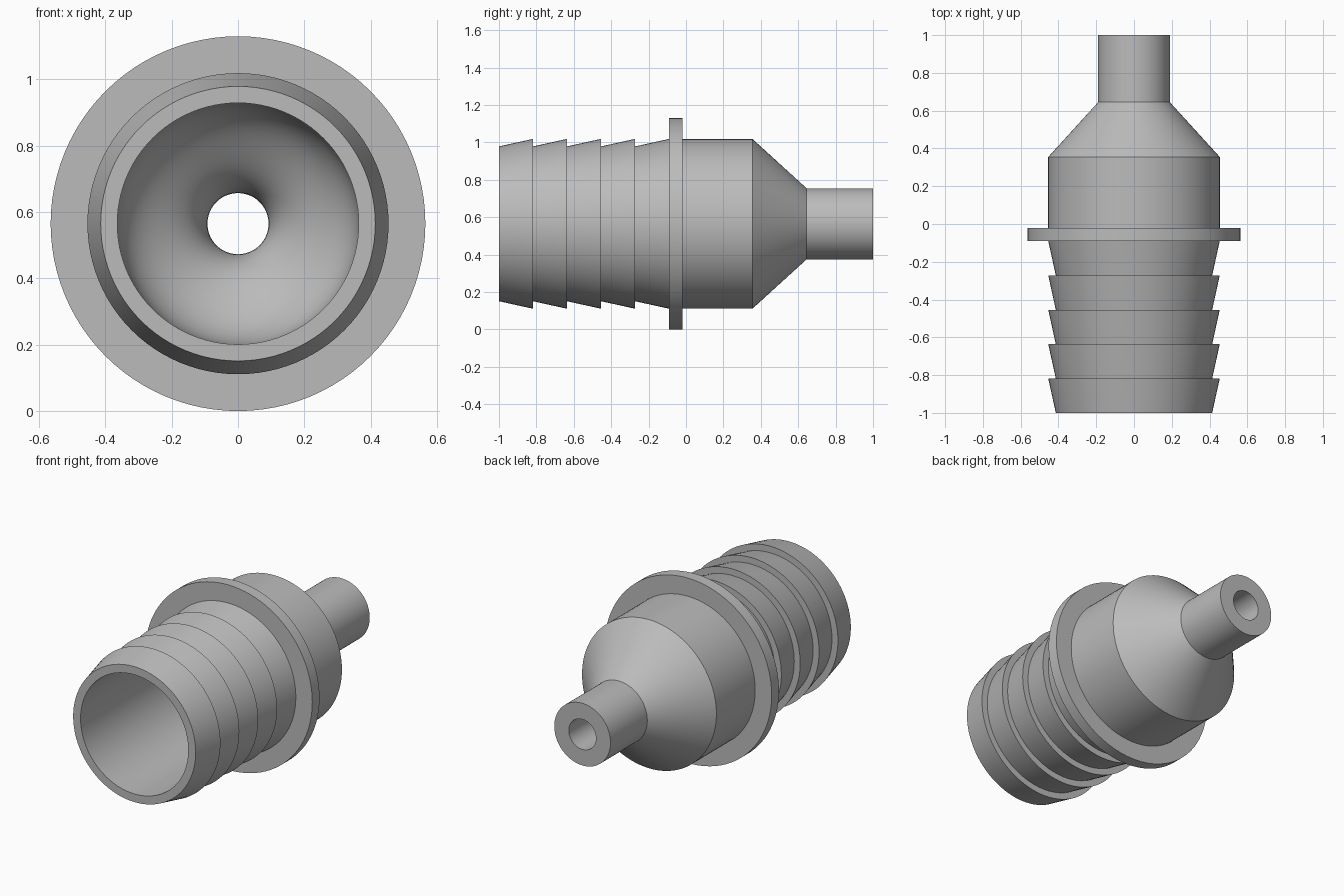
import bpy, bmesh, math
from mathutils import Vector, Matrix

old = bpy.data.objects.get("Cube")
if old:
    bpy.data.objects.remove(old, do_unlink=True)

SEGMENTS = 96
FLANGE_R, BODY_R, BARB_R = 0.565, 0.454, 0.414
SPOUT_R, BORE_R, HOLE_R = 0.19, 0.364, 0.092
FLANGE_FRONT, FLANGE_BACK = -0.09, -0.02


def make_material(name, rgb):
    mat = bpy.data.materials.new(name)
    mat.use_nodes = True
    mat.diffuse_color = (*rgb, 1)
    mat.node_tree.nodes["Principled BSDF"].inputs["Base Color"].default_value = (*rgb, 1)
    return mat


def bezier(p0, p1, p2, p3, steps):
    pts = []
    for i in range(steps + 1):
        t = i / steps
        s = 1 - t
        pts.append(tuple(s**3 * a + 3 * s * s * t * b + 3 * s * t * t * c + t**3 * d
                         for a, b, c, d in zip(p0, p1, p2, p3)))
    return pts


def lathe(name, profile, mat):
    """Turn a closed (y, radius) profile around the y axis."""
    bm = bmesh.new()
    verts = [bm.verts.new((r, y, 0)) for y, r in profile]
    edges = [bm.edges.new((a, b)) for a, b in zip(verts, verts[1:] + verts[:1])]
    bmesh.ops.spin(bm, geom=verts + edges, cent=(0, 0, 0), axis=(0, 1, 0),
                   angle=math.tau, steps=SEGMENTS, use_duplicate=False)
    bmesh.ops.remove_doubles(bm, verts=bm.verts, dist=0.0001)
    bmesh.ops.recalc_face_normals(bm, faces=bm.faces)
    bm.transform(Matrix.Translation(Vector((0, 0, FLANGE_R))))
    mesh = bpy.data.meshes.new(name)
    bm.to_mesh(mesh)
    bm.free()
    mesh.materials.append(mat)
    obj = bpy.data.objects.new(name, mesh)
    bpy.context.collection.objects.link(obj)
    bpy.ops.object.select_all(action="DESELECT")
    obj.select_set(True)
    bpy.context.view_layer.objects.active = obj
    bpy.ops.object.shade_smooth_by_angle(angle=math.radians(25))
    return obj


# Five tapered hose barbs from the open end to the flange
profile = []
barbs = 5
length = (FLANGE_FRONT + 1) / barbs
for i in range(barbs):
    start = -1 + i * length
    profile += [(start, BARB_R), (start + length, BODY_R)]

# Flange, straight body, cone and narrow spout
profile += [(FLANGE_FRONT, FLANGE_R), (FLANGE_BACK, FLANGE_R), (FLANGE_BACK, BODY_R),
            (0.355, BODY_R), (0.645, SPOUT_R), (1, SPOUT_R), (1, HOLE_R)]

# Bore: narrow hole flowing smoothly out to the wide mouth
profile += bezier((0.68, HOLE_R), (0.42, HOLE_R), (0.48, BORE_R), (0.2, BORE_R), 20)
profile.append((-1, BORE_R))

lathe("hose_adapter", profile, make_material("grey plastic", (0.5, 0.5, 0.5)))
